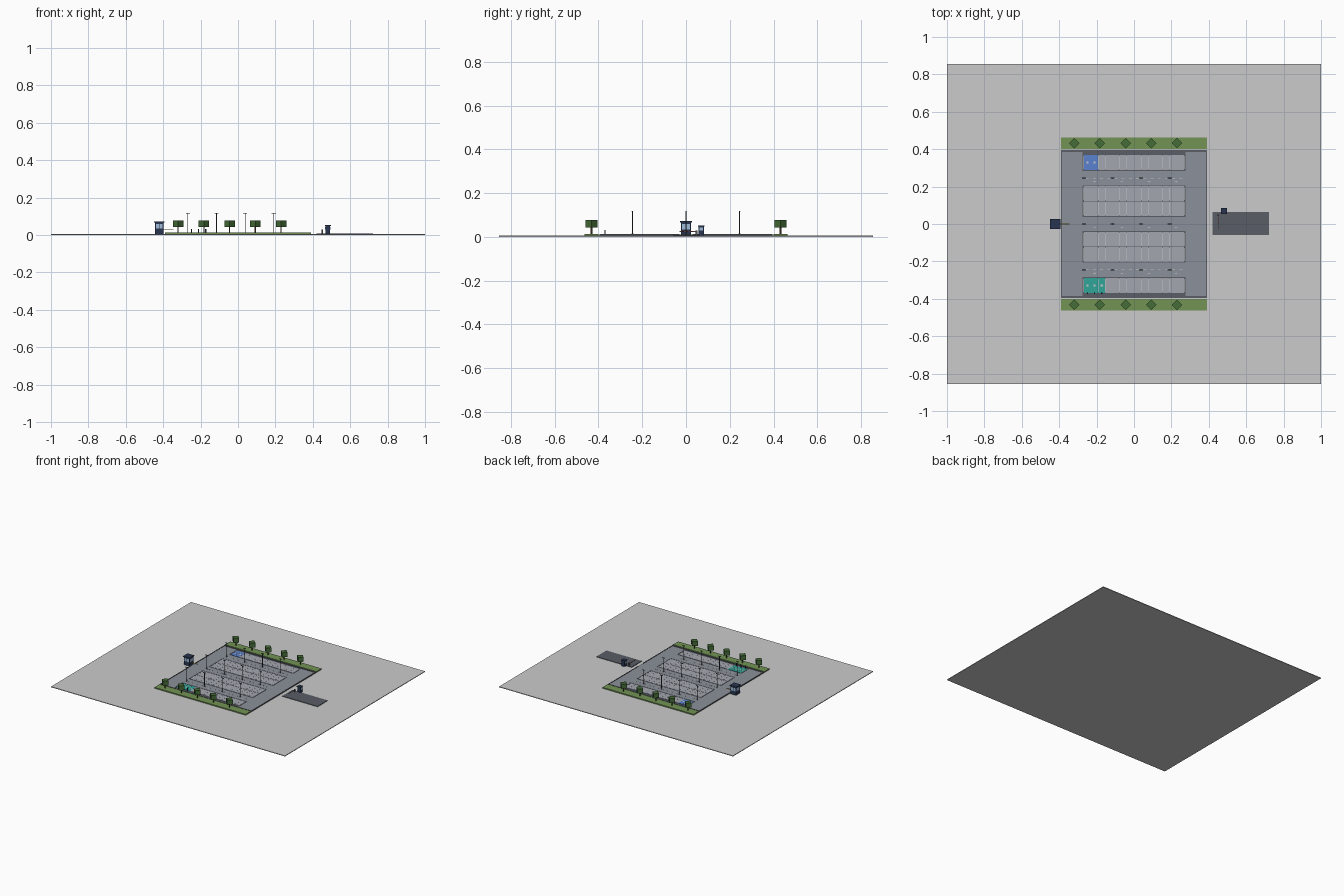
import bpy, bmesh, math
from mathutils import Matrix, Vector

if "Cube" in bpy.data.objects:
    bpy.data.objects.remove(bpy.data.objects["Cube"])


def mat(name, rgb):
    m = bpy.data.materials.new(name)
    m.diffuse_color = (*rgb, 1)
    m.use_nodes = True
    m.node_tree.nodes["Principled BSDF"].inputs["Base Color"].default_value = m.diffuse_color
    return m


DARK = mat("dark_asphalt", (0.10, 0.11, 0.13))
LANE = mat("lane_asphalt", (0.26, 0.28, 0.32))
STALL = mat("stall_grey", (0.36, 0.38, 0.43))
WHITE = mat("white_paint", (0.85, 0.85, 0.85))
BLUE = mat("blue_paint", (0.10, 0.22, 0.62))
TEAL = mat("teal_paint", (0.03, 0.38, 0.32))
GRASS = mat("grass", (0.17, 0.29, 0.09))
LEAF = mat("leaf", (0.06, 0.15, 0.04))
WOOD = mat("bark", (0.12, 0.07, 0.04))
NAVY = mat("navy", (0.02, 0.035, 0.08))
GLASS = mat("glass", (0.35, 0.5, 0.7))
STEEL = mat("dark_steel", (0.08, 0.09, 0.10))
RED = mat("red", (0.6, 0.05, 0.04))
YELLOW = mat("yellow", (0.75, 0.6, 0.1))


class Part:
    """Collects boxes, prisms and polygons into one object."""
    def __init__(self, name, material=None):
        self.name, self.material, self.bm = name, material, bmesh.new()

    def box(self, x0, x1, y0, y1, z0, z1):
        m = Matrix.Translation(((x0 + x1) / 2, (y0 + y1) / 2, (z0 + z1) / 2))
        m = m @ Matrix.Diagonal((x1 - x0, y1 - y0, z1 - z0, 1))
        bmesh.ops.create_cube(self.bm, size=1, matrix=m)
        return self

    def prism(self, x, y, z0, z1, r, n=8, top=None):
        bmesh.ops.create_cone(self.bm, cap_ends=True, segments=n, radius1=r,
                              radius2=r if top is None else top, depth=z1 - z0,
                              matrix=Matrix.Translation((x, y, (z0 + z1) / 2)))
        return self

    def arrow(self, x, y, z, s, d):
        pts = [(0, -.15), (1, -.15), (1, -.45), (1.9, 0), (1, .45), (1, .15), (0, .15)]
        f = self.bm.faces.new([self.bm.verts.new((x + d * s * (a - 1), y + d * s * b, z))
                               for a, b in pts])
        return f

    def done(self):
        me = bpy.data.meshes.new(self.name)
        self.bm.to_mesh(me)
        self.bm.free()
        ob = bpy.data.objects.new(self.name, me)
        bpy.context.collection.objects.link(ob)
        if self.material:
            me.materials.append(self.material)
        return ob


# Ground plate and car park slab
Part("ground_plate").box(-1, 1, -.855, .855, 0, .005).done()
Part("car_park_slab", DARK).box(-.39, .39, -.395, .395, .005, .009).done()

# Driving lanes: two side lanes and three aisles
lanes = Part("lanes", LANE)
for s in (-1, 1):
    a, b = sorted((s * .275, s * .385))
    lanes.box(a, b, -.385, .385, .009, .0105)
for y, h in ((.245, .038), (0, .038), (-.245, .038)):
    lanes.box(-.275, .275, y - h, y + h, .009, .0105)
lanes.done()

# Parking stalls: 14 columns, six single rows forming four blocks
N, W, X0 = 14, .536 / 14, -.268
rows = [(.29, .368), (.123, .202), (.043, .121),
        (-.121, -.043), (-.202, -.123), (-.368, -.29)]
plain, lines = Part("stalls", STALL), Part("stall_lines", WHITE)
blue, teal = Part("accessible_stalls", BLUE), Part("charging_stalls", TEAL)
for r, (y0, y1) in enumerate(rows):
    for i in range(N):
        p = blue if r == 0 and i < 2 else teal if r == 5 and i < 3 else plain
        p.box(X0 + i * W + .001, X0 + (i + 1) * W - .001, y0, y1, .009, .0112)
    for i in range(N + 1):
        x = X0 + i * W
        lines.box(x - .001, x + .001, y0 + .004, y1 - .004, .009, .0118)
for p in (plain, lines, blue, teal):
    p.done()

# Symbols on the coloured stalls
sym = Part("stall_symbols", WHITE)
for y, n in ((.329, 2), (-.329, 3)):
    for i in range(n):
        x = X0 + (i + .5) * W
        sym.box(x - .006, x + .006, y - .006, y + .006, .011, .0118)
sym.done()

# Lane dashes and direction arrows
marks = Part("lane_markings", WHITE)
for k, y in enumerate((.245, 0, -.245)):
    for i in range(14):
        x = -.25 + i * .0385
        marks.box(x - .008, x + .008, y - .001, y + .001, .0105, .0112)
    for i in range(4):
        marks.arrow(-.21 + i * .145, y - .019, .0112, .008, 1 if k % 2 == 0 else -1)
marks.done()

# Green strips with kerbs and trees
grass, kerb = Part("grass_strips", GRASS), Part("kerbs", DARK)
trunks, crowns = Part("tree_trunks", WOOD), Part("tree_crowns", LEAF)
for s in (-1, 1):
    a, b = sorted((s * .40, s * .463))
    grass.box(-.39, .39, a, b, .005, .013)
    a, b = sorted((s * .388, s * .395))
    kerb.box(-.39, .39, a, b, .005, .0125)
    a, b = sorted((s * .384, s * .39))
    kerb.box(a, b, -.388, -.03, .005, .0125)
    kerb.box(a, b, .03, .388, .005, .0125)
    for i in range(5):
        x = -.32 + i * .1375
        trunks.prism(x, s * .432, .013, .045, .0035, 6)
        crowns.prism(x, s * .432, .042, .077, .028, 4)
for p in (grass, kerb, trunks, crowns):
    p.done()

# Lamp posts along the aisles
poles, heads = Part("lamp_posts", STEEL), Part("lamp_heads", STEEL)
for y in (-.245, 0, .245):
    for i in range(4):
        x = -.268 + i * .153
        poles.prism(x, y, .0105, .116, .002, 6)
        poles.prism(x, y, .0105, .014, .005, 6)
        heads.box(x - .011, x + .011, y - .003, y + .003, .115, .118)
poles.done()
heads.done()

# Charging posts at the teal stalls
chargers = Part("charging_posts", NAVY)
for i in range(3):
    x = X0 + (i + .5) * W
    chargers.box(x - .003, x + .003, -.373, -.367, .009, .032)
chargers.done()

# Entrance booth on the left with windows and roof
Part("entrance_booth", NAVY).box(-.444, -.398, -.023, .023, .005, .066).done()
Part("booth_roof", NAVY).box(-.450, -.392, -.027, .027, .066, .072).done()
win = Part("booth_windows", GLASS)
for s in (-1, 1):
    for k in (-1, 1):
        c = k * .0105
        win.box(-.421 + c - .008, -.421 + c + .008, s * .023 - .0008, s * .023 + .0008, .034, .058)
        xc = -.421 + s * .023
        win.box(xc - .0008, xc + .0008, c - .008, c + .008, .034, .058)
win.done()
Part("entrance_barrier", YELLOW).box(-.398, -.345, -.0015, .0015, .026, .029).done()

# Exit driveway, kiosk and barrier on the right
Part("exit_driveway", DARK).box(.42, .722, -.06, .063, .005, .009).done()
Part("exit_kiosk", NAVY).box(.467, .493, .057, .082, .005, .048).done()
Part("kiosk_roof", NAVY).box(.464, .496, .054, .085, .048, .052).done()
Part("kiosk_window", GLASS).box(.466, .494, .062, .077, .028, .042).done()
Part("barrier_post", STEEL).box(.446, .454, .044, .052, .009, .028).done()
red, white = Part("barrier_arm_red", RED), Part("barrier_arm_white", WHITE)
for i in range(8):
    y = .05 - i * .01
    (red if i % 2 == 0 else white).box(.4485, .4515, y - .01, y, .023, .026)
red.done()
white.done()
